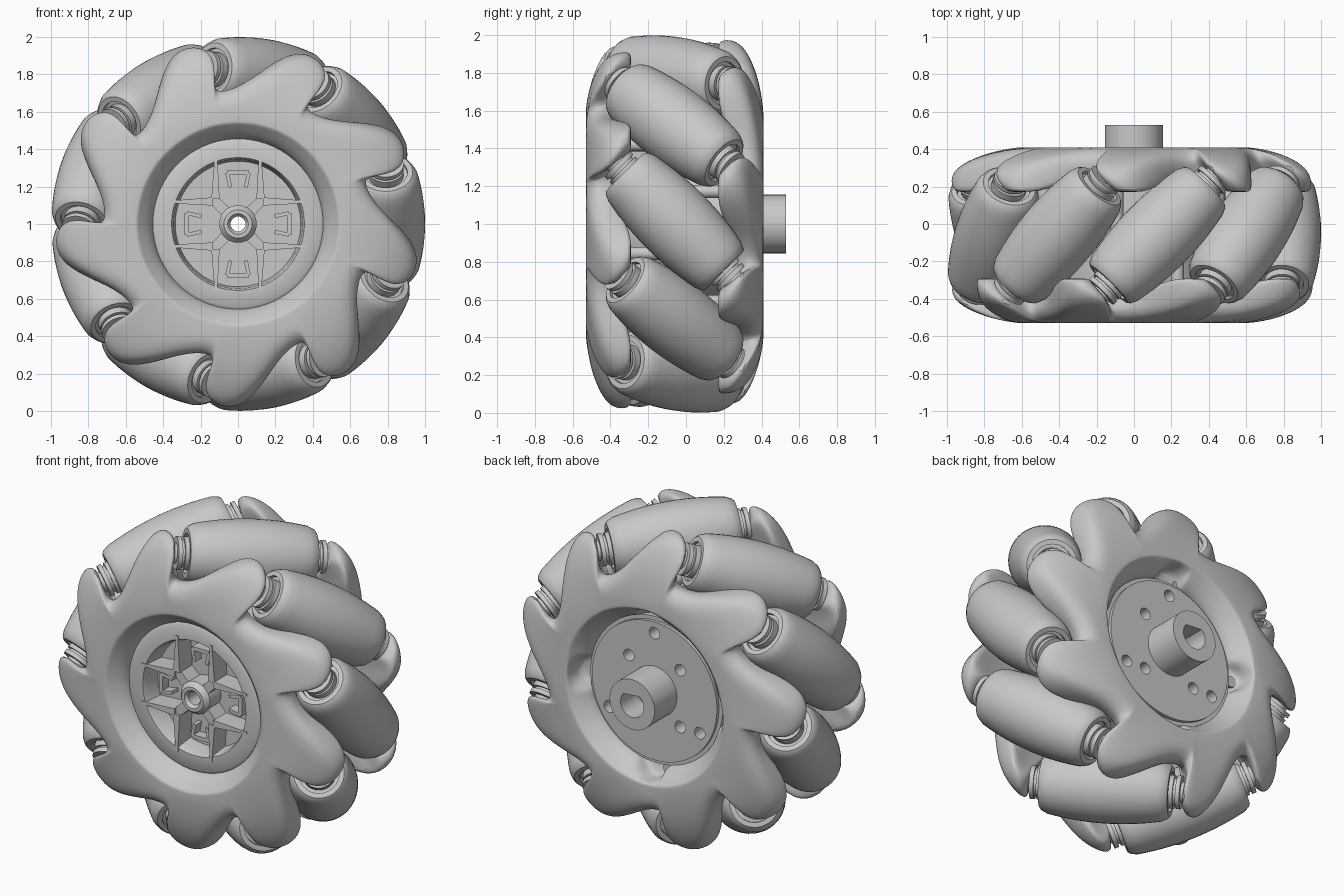
import bpy, bmesh, math
from mathutils import Matrix, Vector

cube = bpy.data.objects.get("Cube")
if cube:
    bpy.data.objects.remove(cube)

COUNT, STEP = 9, 40          # rollers and their spacing in degrees
BASE = 1                     # angle of the first roller
MID = -0.06                  # middle of the tread along the axle
TILT_RADIUS = 0.795          # distance from axle to roller centre

GREY = (0.58, 0.58, 0.58, 1)
grey = bpy.data.materials.new("plain grey")
grey.use_nodes = True
grey.diffuse_color = GREY
grey.node_tree.nodes["Principled BSDF"].inputs["Base Color"].default_value = GREY


def polar(r, deg, y):
    a = math.radians(deg)
    return Vector((r * math.cos(a), y, 1 + r * math.sin(a)))


def activate(ob):
    bpy.ops.object.select_all(action='DESELECT')
    ob.select_set(True)
    bpy.context.view_layer.objects.active = ob


def finish(name, bm, angle=35):
    bmesh.ops.recalc_face_normals(bm, faces=bm.faces)
    me = bpy.data.meshes.new(name)
    bm.to_mesh(me)
    bm.free()
    me.materials.append(grey)
    ob = bpy.data.objects.new(name, me)
    bpy.context.collection.objects.link(ob)
    activate(ob)
    bpy.ops.object.shade_smooth_by_angle(angle=math.radians(angle))
    return ob


def loft(bm, sections):
    """Joins closed sections into a closed ring."""
    rings = [[bm.verts.new(p) for p in s] for s in sections]
    for a, b in zip(rings, rings[1:] + rings[:1]):
        for k in range(len(a)):
            j = (k + 1) % len(a)
            bm.faces.new((a[k], a[j], b[j], b[k]))


def lathe(name, profile, segments=72):
    """Turns a closed profile of (radius, y) around the axle."""
    bm = bmesh.new()
    loft(bm, [[polar(r, i * 360 / segments, y) for r, y in profile] for i in range(segments)])
    return finish(name, bm)


def prism(name, outline, y0, y1):
    """Extrudes an (x, z) outline, measured from the axle, along y."""
    bm = bmesh.new()
    ends = [[bm.verts.new((x, y, 1 + z)) for x, z in outline] for y in (y0, y1)]
    bm.faces.new(ends[0])
    bm.faces.new(ends[1])
    n = len(outline)
    for k in range(n):
        bm.faces.new((ends[0][k], ends[0][(k + 1) % n], ends[1][(k + 1) % n], ends[1][k]))
    return finish(name, bm)


def circle(cx, cz, r, start=0, sweep=360, n=32):
    angles = [math.radians(start + sweep * i / n) for i in range(n)]
    return [(cx + r * math.cos(a), cz + r * math.sin(a)) for a in angles]


def cut(ob, cutters):
    for c in cutters:
        activate(ob)
        m = ob.modifiers.new("cut", 'BOOLEAN')
        m.operation, m.solver, m.object = 'DIFFERENCE', 'EXACT', c
        bpy.ops.object.modifier_apply(modifier=m.name)
        bpy.data.objects.remove(c)
    bpy.ops.object.shade_smooth_by_angle(angle=math.radians(35))


# Side plates: ring with nine curved fingers; (angle, radius, lean of inner edge)
FINGER = [(18.5, .72, 4), (18.2, .79, 7), (17, .86, 8), (17, .94, 8), (21, .985, 6),
          (26.5, .985, 4), (32, .935, 3), (39, .835, 2), (46, .755, 1), (53, .715, 1)]


def dome(r):
    return -.53 + .10 * (max(0, r - .58) / .39) ** 2


def scallop(deg):
    """Depth of the round pockets in the back ring, one per quarter turn."""
    off = (deg + 45) % 90 - 45
    return math.sqrt(max(0, .085 ** 2 - (.45 * math.radians(off)) ** 2))


def plate(name, back):
    sections = []
    for arm in range(COUNT):
        for i, (deg, rad, lean) in enumerate(FINGER):
            inner = (deg + 18.5 + 4 * i) / 2
            tip = max(0, min(1, (rad - .72) / .2))
            rear = -.38 + .11 * tip
            wall = .45 + (scallop(BASE - arm * STEP - inner) if back else 0)
            pts = [(.45, inner, -.36), (.45, inner, -.375), (wall, inner, -.39), (max(wall, .46), inner, -.45),
                   (max(wall, .525), inner, -.515), (.54, inner, -.53), (.555, inner, -.53), (.6, inner, -.53)]
            for f, drop in ((.45, 0), (.8, .02 - .01 * tip), (.95, .045 - .015 * tip)):
                r = .6 + (rad - .6) * f
                pts.append((r, inner + (deg - inner) * f, dome(r) + drop))
            pts += [(rad, deg + lean * .25, dome(rad) + .07), (rad - .01, deg + lean * .8, rear - .03)]
            for f in (.88, .45):
                r = .55 + (rad - .55) * f
                pts.append((r, inner + (deg + lean - inner) * f, -.38 + .11 * tip * f))
            s = []
            for r, a, y in pts:
                a += arm * STEP
                if back:  # half turn about the first roller's radial line
                    a, y = -a, 2 * MID - y
                s.append(polar(r, BASE + a, y))
            sections.append(s)
    bm = bmesh.new()
    loft(bm, sections)
    ob = finish(name, bm, 50)
    m = ob.modifiers.new("smooth", 'SUBSURF')
    m.levels = m.render_levels = 2


plate("front_side_plate", False)
plate("back_side_plate", True)

# Rollers: barrels whose bulge follows the outer circle of the wheel
half = .37
barrel = []
for k in range(-8, 9):
    t = half * k / 8
    r = 1 - math.hypot(TILT_RADIUS, t * math.sqrt(.5))
    barrel.append((r - (.02 if abs(k) == 8 else 0), t))
    if abs(k) == 7:
        barrel.append((r - .016, math.copysign(half - .012, k)))
barrel.sort(key=lambda p: p[1])
collar = [(.115, half), (.115, half - .02), (.095, half - .02), (.095, half + .02),
          (.08, half + .02), (.08, half + .035), (.095, half + .035), (.095, half + .06),
          (.06, half + .06), (.06, half + .08), (.001, half + .08)]
roller_profile = [(r, -t) for r, t in reversed(collar)] + barrel + collar
for n in range(COUNT):
    roller = lathe("roller_%d" % (n + 1), roller_profile, 40)
    ang = math.radians(BASE + n * STEP)
    # lean the roller by 45 degrees about its radial line, then swing it round the axle
    place = (Matrix.Translation((0, MID, 1)) @ Matrix.Rotation(-ang, 4, 'Y')
             @ Matrix.Translation((TILT_RADIUS, 0, 0)) @ Matrix.Rotation(math.radians(-45), 4, 'X')
             @ Matrix.Translation((0, 0, -1)))
    roller.data.transform(place)

# Core drum with a recessed front and a flat bolted back
drum = lathe("core_drum", [(.04, -.31), (.335, -.31), (.345, -.41), (.355, -.43), (.44, -.43), (.455, -.42),
                           (.455, -.34), (.42, -.34), (.42, .22), (.455, .22), (.455, .29),
                           (.43, .29), (.43, .31), (.04, .31)])
holes = [(.25, 45 + 90 * k) for k in range(4)] + [(.36, 90 + 120 * k) for k in range(3)]
cut(drum, [prism("bolt_cutter", circle(r * math.cos(math.radians(a)), r * math.sin(math.radians(a)), .036),
                 .2, .4) for r, a in holes])

# Spacer posts between the side plates
for n in range(COUNT):
    a = math.radians(BASE + 20 + n * STEP)
    prism("spacer_post_%d" % (n + 1), circle(.48 * math.cos(a), .48 * math.sin(a), .035, n=16), -.4, .28)

# Back axle hub with a D-shaped socket
hub = prism("axle_hub", circle(0, 0, .155, n=64), .29, .53)
cut(hub, [prism("socket_cutter", circle(0, 0, .08, 130, 280), .36, .6),
          prism("bore_cutter", circle(0, 0, .04), .2, .45)])

# Front hub cap: boss, forked spokes and window frames
lathe("front_boss", [(.04, -.3), (.04, -.43), (.055, -.45), (.075, -.45), (.1, -.42), (.1, -.3)])


def bar(name, r0, a0, r1, a1, w0, w1, y0=-.42):
    p, q = [Vector((r * math.cos(math.radians(a)), r * math.sin(math.radians(a)))) for r, a in ((r0, a0), (r1, a1))]
    d = (q - p).normalized()
    side = Vector((-d.y, d.x))
    prism(name, [tuple(v) for v in (p + side * w0, q + side * w1, q - side * w1, p - side * w0)], y0, -.3)


for k in range(4):
    diag = 45 + 90 * k
    bar("spoke_stem", .07, diag, .2, diag, .03, .025)
    for s in (-1, 1):
        bar("spoke_branch", .18, diag + 3 * s, .38, diag + 27 * s, .022, .007, -.435)
        bar("window_side", .2, diag + s * 33, .28, diag + s * 33, .01, .01, -.37)
    bar("window_top", .28, diag + 33, .28, diag + 57, .012, .012, -.37)
